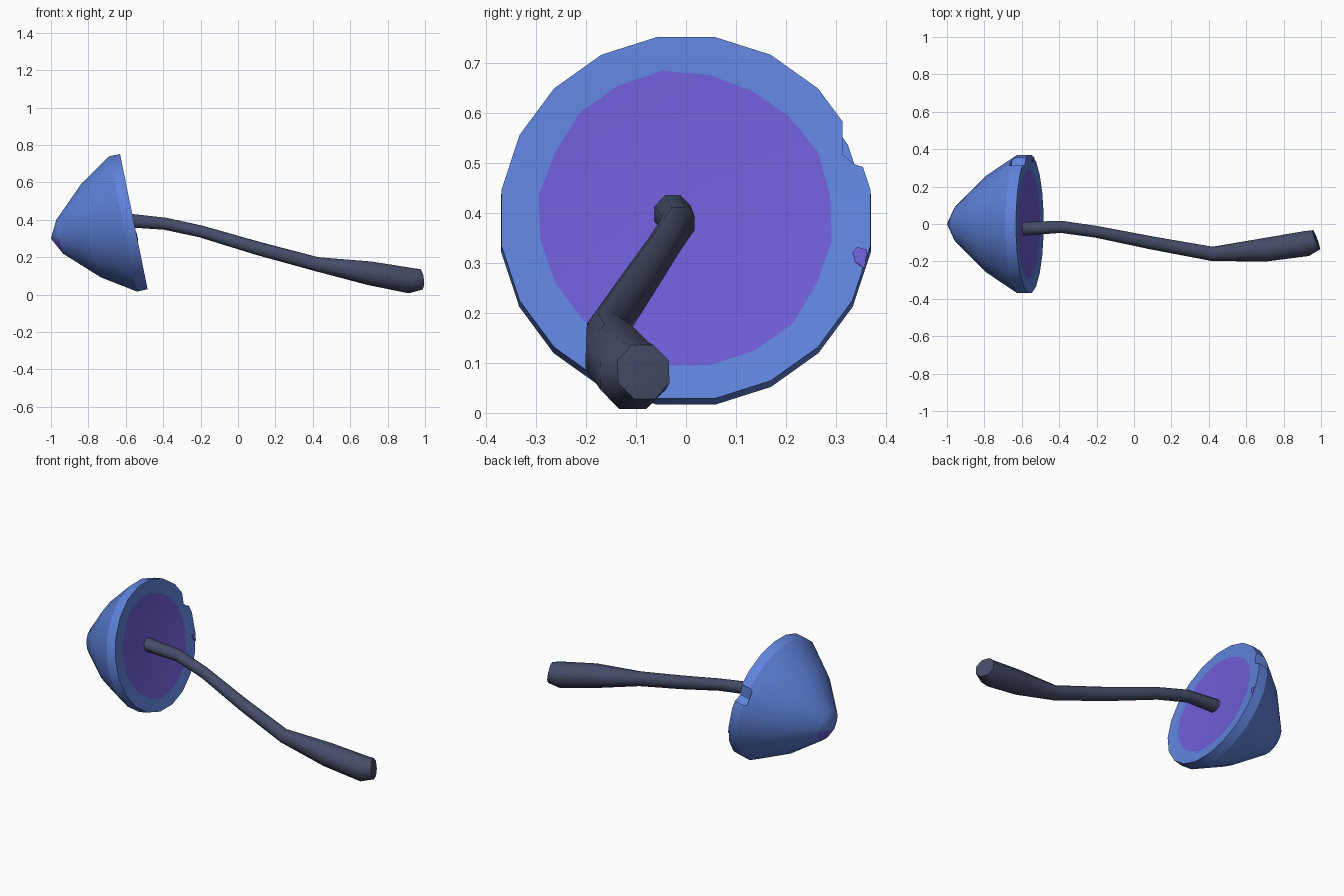
import bpy, bmesh, math, random
from mathutils import Vector

if "Cube" in bpy.data.objects:
    bpy.data.objects.remove(bpy.data.objects["Cube"])

random.seed(4)


def material(name, rgb):
    m = bpy.data.materials.new(name)
    m.diffuse_color = (*rgb, 1)
    m.use_nodes = True
    m.node_tree.nodes["Principled BSDF"].inputs["Base Color"].default_value = m.diffuse_color
    return m


BLUE = material("cap blue", (0.115, 0.225, 0.71))
PURPLE = material("gill purple", (0.156, 0.109, 0.67))
SLATE = material("stem slate", (0.060, 0.073, 0.138))

# Tilted frame of the cap: t runs towards the tip, y sideways, u across the rim
CENTRE = Vector((-0.557, 0, 0.39))
AXIS = Vector((-0.98, 0, -0.2)).normalized()
UP = Vector((-0.2, 0, 0.98)).normalized()


def cap_point(t, y, u):
    return CENTRE + AXIS * t + Vector((0, y, 0)) + UP * u


def finish(bm, name, mats, angle=30):
    bmesh.ops.recalc_face_normals(bm, faces=bm.faces)
    me = bpy.data.meshes.new(name)
    bm.to_mesh(me)
    bm.free()
    for m in mats:
        me.materials.append(m)
    me.shade_smooth()
    me.set_sharp_from_angle(angle=math.radians(angle))
    ob = bpy.data.objects.new(name, me)
    bpy.context.collection.objects.link(ob)
    return ob


def skin(bm, rings, mat_rule=lambda i, f: 0):
    """Bridge rings of points; a ring of one point closes to a tip."""
    vs = [[bm.verts.new(p) for p in r] for r in rings]
    n = max(len(r) for r in vs)
    for i, (a, b) in enumerate(zip(vs, vs[1:])):
        for k in range(n):
            j = (k + 1) % n
            quad = [a[k % len(a)], a[j % len(a)], b[j % len(b)], b[k % len(b)]]
            f = bm.faces.new(list(dict.fromkeys(quad)))
            f.material_index = mat_rule(i, f)


def prism(name, pts, t0, t1, mat):
    """Extrude a (y, u) outline along the cap axis."""
    bm = bmesh.new()
    a = [bm.verts.new(cap_point(t0, y, u)) for y, u in pts]
    b = [bm.verts.new(cap_point(t1, y, u)) for y, u in pts]
    bm.faces.new(a)
    bm.faces.new(b[::-1])
    for k in range(len(pts)):
        j = (k + 1) % len(pts)
        bm.faces.new((a[k], b[k], b[j], a[j]))
    return finish(bm, name, [mat])


# Cap: (t, radius, jitter) from the hollow underside round the rim to the tip
PROFILE = [(0.035, 0, 0), (0.005, 0.298, 0.008), (0, 0.373, 0), (0.058, 0.374, 0),
           (0.232, 0.26, 0), (0.405, 0.093, 0), (0.452, 0, 0)]
SIDES = 20
rings = []
for t, r, jit in PROFILE:
    ring = []
    for k in range(SIDES if r else 1):
        ang = math.radians(9) + 2 * math.pi * k / SIDES
        rr = r + random.uniform(-jit, jit)
        ring.append(cap_point(t, rr * math.cos(ang), rr * math.sin(ang)))
    rings.append(ring)


def cap_colour(i, f):
    # purple gills, and a purple patch low on the tip
    return 1 if i == 0 or (i == 5 and f.calc_center_median().z < 0.305) else 0


bm = bmesh.new()
skin(bm, rings, cap_colour)
cap = finish(bm, "cap", [BLUE, PURPLE])

# Notch bitten out of the rim
cutter = prism("notch_cutter", [(0.313, 0.215), (0.313, 0.13), (0.335, 0.11),
                                (0.45, 0.07), (0.45, 0.25)], -0.05, 0.075, BLUE)
cutter.hide_render = True
mod = cap.modifiers.new("notch", 'BOOLEAN')
mod.operation = 'DIFFERENCE'
mod.solver = 'EXACT'
mod.object = cutter
deps = bpy.context.evaluated_depsgraph_get()
cut_mesh = bpy.data.meshes.new_from_object(cap.evaluated_get(deps))
cap.modifiers.clear()
cap.data = cut_mesh
cut_mesh.set_sharp_from_angle(angle=math.radians(30))
bpy.data.objects.remove(cutter)

# Small purple fleck on the rim
prism("rim_fleck", [(0.333, -0.07), (0.342, -0.06), (0.362, -0.066),
                    (0.357, -0.104), (0.338, -0.09)], -0.003, 0.004, PURPLE)

# Stem: (x, y, z, radius) along a bent path that swells to a bulb
PATH = [(-0.605, -0.027, 0.398, 0.040), (-0.39, -0.015, 0.379, 0.035),
        (-0.20, -0.042, 0.338, 0.034), (0.10, -0.102, 0.249, 0.038),
        (0.42, -0.160, 0.163, 0.041), (0.70, -0.138, 0.115, 0.068),
        (0.92, -0.105, 0.075, 0.073), (0.975, -0.085, 0.082, 0.059)]
pts = [Vector(p[:3]) for p in PATH]
rings = []
for i, p in enumerate(pts):
    tangent = (pts[min(i + 1, len(pts) - 1)] - pts[max(i - 1, 0)]).normalized()
    side = tangent.cross(Vector((0, 0, 1))).normalized()
    over = side.cross(tangent)
    rings.append([p + PATH[i][3] * (side * math.cos(a) + over * math.sin(a))
                  for a in (2 * math.pi * (k + 0.5) / 8 for k in range(8))])
bm = bmesh.new()
skin(bm, [[pts[0]]] + rings + [[pts[-1] + Vector((0.006, 0, 0))]])
finish(bm, "stem", [SLATE], 50)
